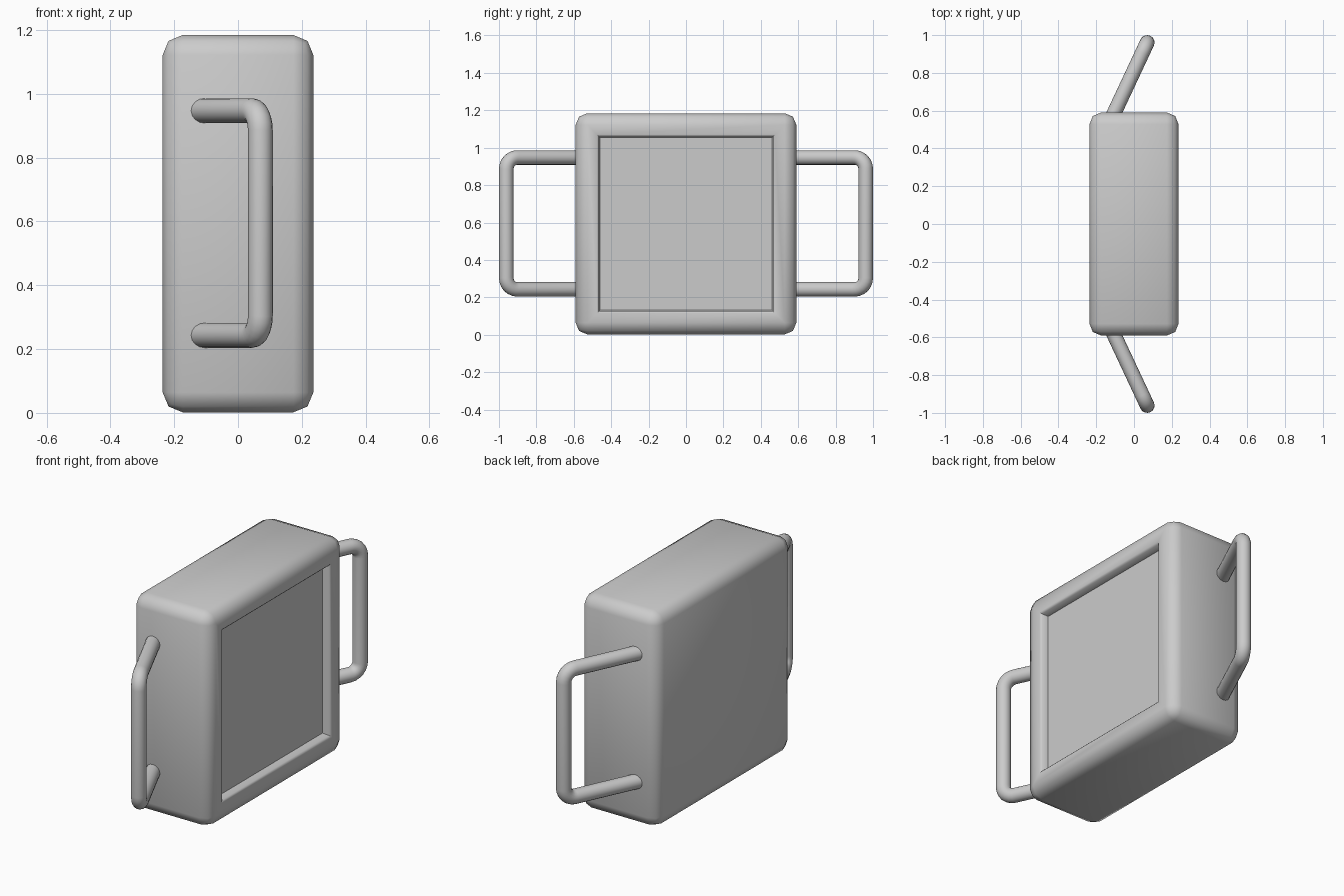
import bpy, bmesh, math
from mathutils import Vector

if "Cube" in bpy.data.objects:
    bpy.data.objects.remove(bpy.data.objects["Cube"])


def smooth(obj, angle):
    bpy.ops.object.select_all(action='DESELECT')
    obj.select_set(True)
    bpy.context.view_layer.objects.active = obj
    bpy.ops.object.shade_smooth_by_angle(angle=math.radians(angle))


# rounded case with a recessed screen on the +x side
bm = bmesh.new()
bmesh.ops.create_cube(bm, size=1)
bmesh.ops.scale(bm, vec=(0.472, 1.18, 1.182), verts=bm.verts)
bmesh.ops.translate(bm, vec=(0, 0, 0.593), verts=bm.verts)
bmesh.ops.bevel(bm, geom=bm.edges[:], offset=0.062, segments=2, profile=0.5, affect='EDGES')
bm.normal_update()
screen = max(bm.faces, key=lambda f: f.calc_area() * (f.normal.x > 0.99))
for thickness, depth in ((0.052, 0), (0.01, -0.01), (0.006, -0.035)):
    bmesh.ops.inset_region(bm, faces=[screen], thickness=thickness, use_even_offset=True)
    bmesh.ops.translate(bm, vec=(depth, 0, 0), verts=screen.verts)
mesh = bpy.data.meshes.new("case")
bm.to_mesh(mesh)
bm.free()
case = bpy.data.objects.new("case", mesh)
bpy.context.collection.objects.link(case)
smooth(case, 50)


# bent tube handles on both ends, mirrored across y
def handle(name, side):
    root = Vector((-0.118, side * 0.56))
    tip = Vector((0.07, side * 0.961))
    low, high, bend = 0.243, 0.947, 0.062
    d = (tip - root).normalized()
    centre = tip - d * bend
    path = [(root.x, root.y, low)]
    for z, start in ((low + bend, -90), (high - bend, 0)):
        for i in range(7):
            a = math.radians(start + i * 15)
            p = centre + d * bend * math.cos(a)
            path.append((p.x, p.y, z + bend * math.sin(a)))
    path.append((root.x, root.y, high))
    curve = bpy.data.curves.new(name, 'CURVE')
    curve.dimensions = '3D'
    curve.bevel_depth = 0.039
    curve.bevel_resolution = 6
    curve.use_fill_caps = True
    spline = curve.splines.new('POLY')
    spline.points.add(len(path) - 1)
    for point, co in zip(spline.points, path):
        point.co = (*co, 1)
    obj = bpy.data.objects.new(name, curve)
    bpy.context.collection.objects.link(obj)
    bpy.ops.object.select_all(action='DESELECT')
    obj.select_set(True)
    bpy.context.view_layer.objects.active = obj
    bpy.ops.object.convert(target='MESH')
    smooth(bpy.context.view_layer.objects.active, 40)


handle("front_handle", -1)
handle("back_handle", 1)
